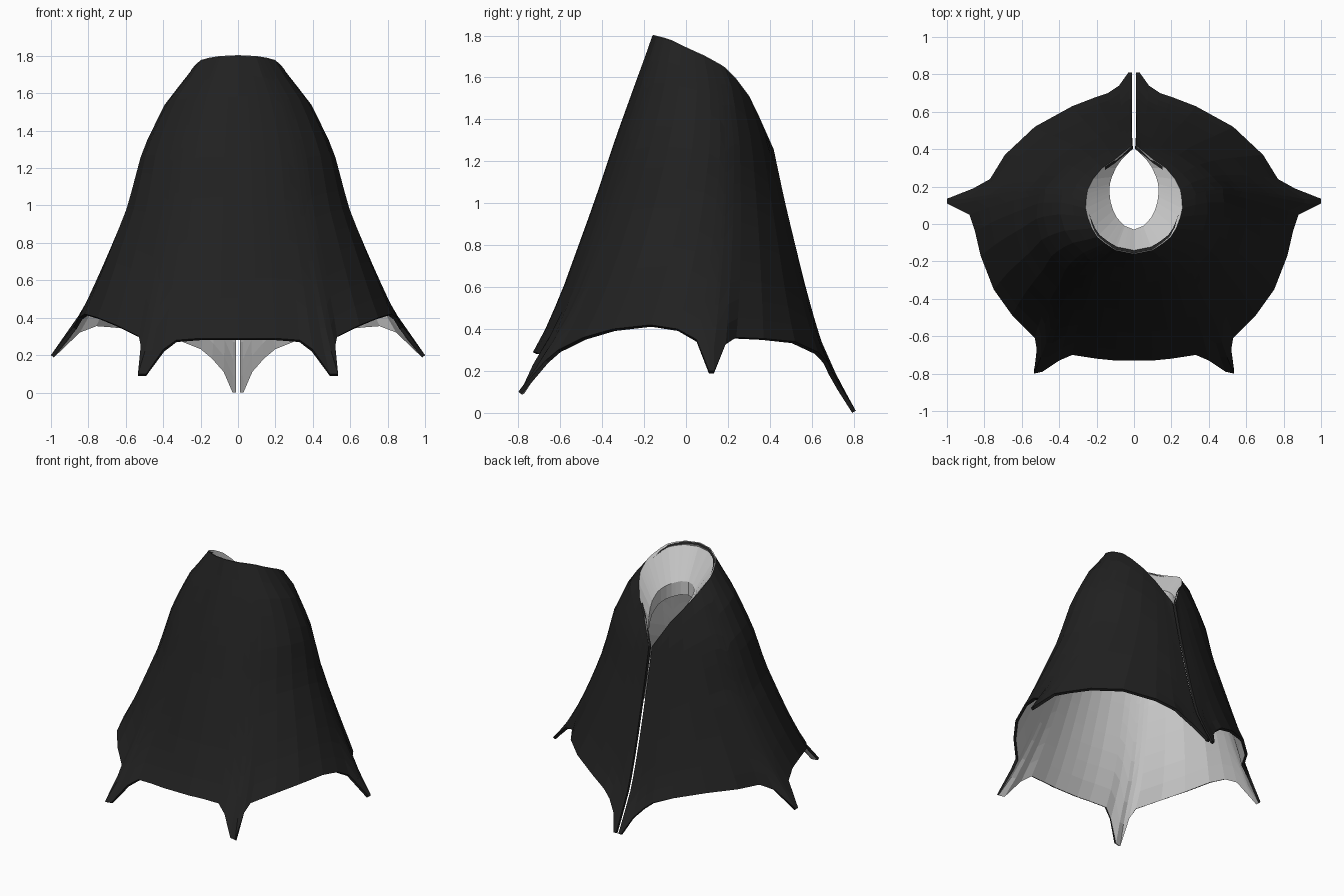
import bpy, math
from mathutils import Vector

cube = bpy.data.objects.get("Cube")
if cube:
    bpy.data.objects.remove(cube)


def material(name, value):
    mat = bpy.data.materials.new(name)
    mat.use_nodes = True
    colour = (value, value, value, 1)
    mat.diffuse_color = colour
    mat.node_tree.nodes["Principled BSDF"].inputs["Base Color"].default_value = colour
    return mat


black = material("black cloth", 0.015)
grey = material("light grey lining", 0.62)

# Body profile by height: z, half width, front y, back y
PROFILE = [
    (1.8, .20, -.16, .18), (1.7, .27, -.195, .22), (1.55, .39, -.25, .31),
    (1.3, .51, -.34, .40), (1, .59, -.44, .47), (.6, .75, -.585, .57),
    (.42, .82, -.66, .62), (.29, .86, -.73, .66), (0, .95, -.85, .8)]

# Left half of the hem, front to back, with its hanging points
HEM = [
    (0, -.73, .29), (.1, -.73, .29), (.2, -.72, .29), (.33, -.7, .28), (.4, -.73, .23),
    (.49, -.79, .1), (.535, -.8, .1), (.52, -.67, .25), (.53, -.61, .3), (.65, -.49, .36),
    (.75, -.35, .4), (.82, -.17, .42), (.85, -.04, .4), (.88, .05, .35),
    (1, .11, .2), (1, .135, .2), (.86, .19, .33), (.77, .24, .36), (.69, .37, .355),
    (.53, .52, .34), (.33, .63, .29), (.2, .68, .24), (.14, .7, .19),
    (.08, .74, .12), (.03, .81, .01), (.01, .81, .01)]

# Left half of the neck rim and of the narrower inner neck hole
RIM = [
    (0, -.16, 1.8), (.1, -.14, 1.795), (.19, -.08, 1.78), (.24, 0, 1.74), (.26, .09, 1.7),
    (.25, .18, 1.65), (.2, .28, 1.55), (.11, .34, 1.43), (.012, .42, 1.25)]
NECK = [
    (0, -.03, 1.56), (.05, -.01, 1.56), (.09, .03, 1.55), (.12, .09, 1.54), (.13, .15, 1.52),
    (.13, .21, 1.48), (.11, .28, 1.42), (.07, .34, 1.35), (.012, .4, 1.24)]
ROWS = 14


def section(z):
    """Half width, centre y and half depth of the body at a height."""
    for (z1, *a), (z0, *b) in zip(PROFILE, PROFILE[1:]):
        if z >= z0:
            break
    t = (z1 - z) / (z1 - z0)
    wide, front, back = (p + (q - p) * t for p, q in zip(a, b))
    return wide, (front + back) / 2, (back - front) / 2


def angle_of(p):
    wide, mid, deep = section(p.z)
    return math.atan2(p.x / wide, (mid - p.y) / deep)


def on_body(angle, z):
    wide, mid, deep = section(z)
    return Vector((wide * math.sin(angle), mid - deep * math.cos(angle), z))


def along(points, u):
    """Point at fraction u of an evenly spaced path."""
    k = min(int(u * (len(points) - 1)), len(points) - 2)
    return Vector(points[k]).lerp(Vector(points[k + 1]), u * (len(points) - 1) - k)


def column(hem, rim):
    """Fall of the cloth from rim to hem, flaring out to the hem's points."""
    a, b = angle_of(rim), angle_of(hem)
    rim_shift, hem_shift = rim - on_body(a, rim.z), hem - on_body(b, hem.z)
    fall = []
    for r in range(ROWS + 1):
        t = r / ROWS
        p = on_body(a + (b - a) * t, rim.z + (hem.z - rim.z) * t)
        fall.append(p + rim_shift * (1 - t) ** 4 + hem_shift * t ** 7)
    return fall


def sheet(name, columns, mats):
    """Mirrored cloth sheet skinned over columns of points."""
    n = len(columns[0])
    verts = [p for col in columns for p in col]
    faces = [(i * n + r, i * n + r + 1, (i + 1) * n + r + 1, (i + 1) * n + r)
             for i in range(len(columns) - 1) for r in range(n - 1)]
    mesh = bpy.data.meshes.new(name)
    mesh.from_pydata(verts, [], faces)
    for mat in mats:
        mesh.materials.append(mat)
    obj = bpy.data.objects.new(name, mesh)
    bpy.context.collection.objects.link(obj)
    mirror = obj.modifiers.new("Mirror", 'MIRROR')
    mirror.merge_threshold = 0.001
    return obj


falls, collar = [], []
for point in HEM:
    hem = Vector(point)
    u = min(max(angle_of(hem) / math.pi, 0), 1)
    if point == HEM[-1]:
        u = 1
    rim, neck = along(RIM, u), along(NECK, u)
    fall = column(hem, rim)
    falls.append(fall)
    # Collar turns in from the rim, drops, then returns to the lining
    lift, drop = Vector((0, 0, .004)), Vector((0, 0, .1))
    inner = fall[4].copy()
    inner.x *= .97
    inner.y = .08 + (inner.y - .08) * .95
    collar.append([rim + lift, neck, neck - drop, inner])

# Cape: black outside and edges, grey lining
cape = sheet("cape", falls, [black, grey])
thick = cape.modifiers.new("Thickness", 'SOLIDIFY')
thick.thickness = 0.02
thick.offset = -1
thick.material_offset = 1
thick.material_offset_rim = 0

# Inner collar
sheet("collar_lining", collar, [grey])
